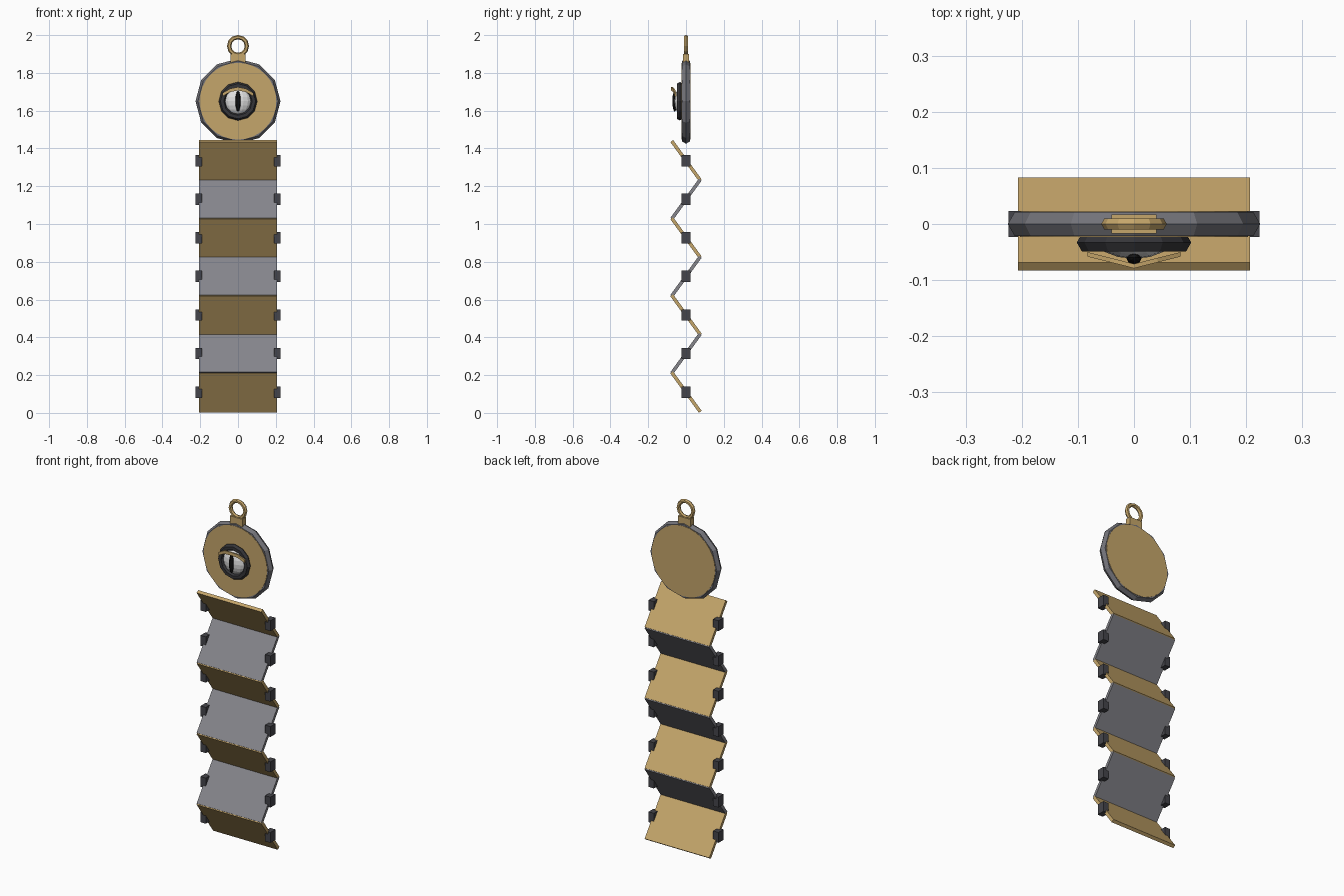
import bpy, bmesh, math
from mathutils import Matrix

if "Cube" in bpy.data.objects:
    bpy.data.objects.remove(bpy.data.objects["Cube"])


def material(name, rgb):
    m = bpy.data.materials.new(name)
    m.diffuse_color = (*rgb, 1)
    m.use_nodes = True
    m.node_tree.nodes["Principled BSDF"].inputs["Base Color"].default_value = m.diffuse_color
    return m


GOLD = material("antique gold", (0.56, 0.38, 0.145))
GREY = material("steel grey", (0.235, 0.235, 0.26))
RIM = material("rim grey", (0.17, 0.17, 0.19))
DARK = material("dark iron", (0.06, 0.06, 0.07))
SOCKET = material("socket black", (0.035, 0.035, 0.04))
WHITE = material("eye white", (0.75, 0.75, 0.75))
BLACK = material("pupil black", (0.008, 0.008, 0.008))
FACE_FRONT = (math.pi / 2, 0, 0)


def finish(name, mat):
    o = bpy.context.object
    o.name = name
    o.data.materials.append(mat)
    return o


def box(name, loc, size, mat, rot=(0, 0, 0)):
    bpy.ops.mesh.primitive_cube_add(size=1, location=loc, rotation=rot)
    o = finish(name, mat)
    o.scale = size
    return o


def ring(name, y, z, major, minor, mat, segments=12):
    bpy.ops.mesh.primitive_torus_add(location=(0, y, z), rotation=FACE_FRONT,
                                     major_radius=major, minor_radius=minor,
                                     major_segments=segments, minor_segments=6)
    return finish(name, mat)


def ball(name, y, z, size, mat, segments, rings):
    bpy.ops.mesh.primitive_uv_sphere_add(segments=segments, ring_count=rings,
                                         radius=1, location=(0, y, z))
    o = finish(name, mat)
    o.scale = size
    return o


# Zigzag strip of seven tilted panels with a clip on each side
TILT = math.radians(36)
for i in range(7):
    z = 0.11 + i * 0.2042
    even = i % 2 == 0
    box(f"panel_{i + 1}", (0, 0, z), (0.414, 0.018, 0.257),
        GOLD if even else GREY, (TILT if even else -TILT, 0, 0))
    for side, s in (("left", -1), ("right", 1)):
        box(f"clip_{side}_{i + 1}", (s * 0.207, 0, z), (0.034, 0.046, 0.06), DARK)

# Medallion disc and faceted rim
CZ = 1.65
bpy.ops.mesh.primitive_cylinder_add(vertices=32, radius=0.203, depth=0.047,
                                    location=(0, 0, CZ), rotation=FACE_FRONT)
finish("medallion_disc", GOLD)
ring("medallion_rim", 0, CZ, 0.2, 0.025, RIM)

# Hanging loop
box("loop_neck", (0, 0, 1.872), (0.08, 0.034, 0.056), GOLD)
ring("hanging_loop", 0, 1.942, 0.047, 0.0115, GOLD)

# Eye
ring("eye_socket", -0.033, CZ, 0.084, 0.018, SOCKET)
ball("eyeball", -0.02, CZ, (0.074, 0.042, 0.074), WHITE, 16, 10)
ball("slit_pupil", -0.06, CZ, (0.014, 0.012, 0.056), BLACK, 8, 6)

# Arched eyelid: a small rectangular section swept along a forward-pointing chevron
bm = bmesh.new()
sections = []
for t in (-1, -0.5, 0, 0.5, 1):
    x, y, z = t * 0.083, -0.054 - 0.021 * (1 - abs(t)), CZ + 0.034 + 0.032 * (1 - t * t)
    sections.append([bm.verts.new((x, y + dy, z + dz)) for dy, dz in
                     ((-0.004, -0.009), (0.004, -0.009), (0.004, 0.009), (-0.004, 0.009))])
for a, b in zip(sections, sections[1:]):
    for k in range(4):
        n = (k + 1) % 4
        bm.faces.new((a[k], a[n], b[n], b[k]))
bm.faces.new(sections[0])
bm.faces.new(sections[-1])
bmesh.ops.recalc_face_normals(bm, faces=bm.faces)
me = bpy.data.meshes.new("eyelid")
bm.to_mesh(me)
bm.free()
lid = bpy.data.objects.new("eyelid", me)
me.materials.append(GOLD)
bpy.context.collection.objects.link(lid)
